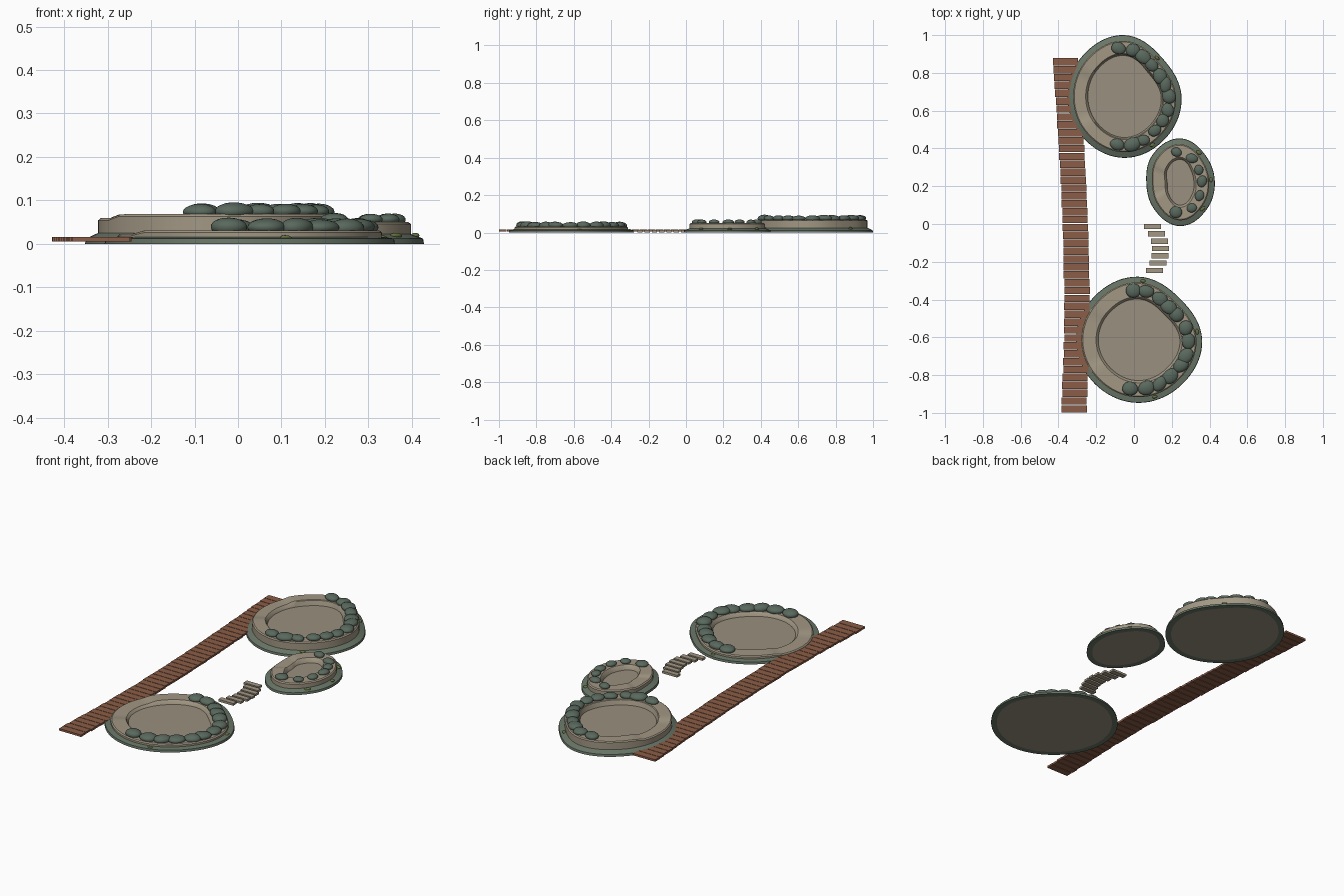
import bpy, bmesh, math, random
from math import sin, cos, radians, pi
from mathutils import Vector, Matrix

random.seed(4)
cube = bpy.data.objects.get("Cube")
if cube:
    bpy.data.objects.remove(cube)

SEG = 72


def material(name, rgb):
    m = bpy.data.materials.new(name)
    m.use_nodes = True
    m.diffuse_color = (*rgb, 1)
    bsdf = next(n for n in m.node_tree.nodes if n.type == "BSDF_PRINCIPLED")
    bsdf.inputs["Base Color"].default_value = (*rgb, 1)
    return m


STONE = material("warm stone", (0.36, 0.31, 0.23))
FLOOR = material("pool floor stone", (0.32, 0.28, 0.21))
SKIRT = material("grey green ground", (0.14, 0.18, 0.135))
ROCK = material("grey green rock", (0.10, 0.14, 0.11))
WOOD = material("brown wood", (0.26, 0.11, 0.063))
MOSS = material("olive moss", (0.13, 0.17, 0.05))


def finish(name, bm, mats, smooth=True):
    bmesh.ops.recalc_face_normals(bm, faces=bm.faces)
    mesh = bpy.data.meshes.new(name)
    bm.to_mesh(mesh)
    bm.free()
    for m in mats:
        mesh.materials.append(m)
    ob = bpy.data.objects.new(name, mesh)
    bpy.context.collection.objects.link(ob)
    if smooth:
        bpy.ops.object.select_all(action="DESELECT")
        ob.select_set(True)
        bpy.context.view_layer.objects.active = ob
        bpy.ops.object.shade_smooth_by_angle(angle=radians(35))
    return ob


def radius(radii, a):
    """Smooth closed outline through evenly spaced radii."""
    n = len(radii)
    t = (a / (2 * pi) * n) % n
    i = int(t)
    f = t - i
    p, q, r, s = (radii[(i + k) % n] for k in (-1, 0, 1, 2))
    return q + f * (r - p) / 2 + f * f * (p - 2.5 * q + 2 * r - s / 2) + f ** 3 * (1.5 * (q - r) + (s - p) / 2)


def outline(pool, a, inset, z):
    r = radius(pool["radii"], a) - inset
    x, y = pool["at"]
    return Vector((x + r * cos(a), y + r * sin(a), z))


def weir(a):
    """1 on the lowered spill edge facing -x, 0 elsewhere."""
    off = abs(math.degrees(a) - 180)
    return min(1, max(0, (36 - off) / 11))


def ring(bm, pool, inset, z, dip=0):
    angles = [2 * pi * i / SEG for i in range(SEG)]
    return [bm.verts.new(outline(pool, a, inset, z - dip * weir(a))) for a in angles]


def bridge(bm, a, b):
    for i in range(SEG):
        j = (i + 1) % SEG
        bm.faces.new((a[i], a[j], b[j], b[i]))


def add_box(bm, center, size, turn=0):
    mat = Matrix.Translation(center) @ Matrix.Rotation(turn, 4, "Z") @ Matrix.Diagonal((*size, 1))
    bmesh.ops.create_cube(bm, size=1, matrix=mat)


def add_blob(bm, center, size, turn, rough):
    new = bmesh.ops.create_icosphere(bm, subdivisions=3, radius=1)["verts"]
    ph = [random.uniform(0, 6) for _ in range(3)]
    mat = Matrix.Translation(center) @ Matrix.Rotation(turn, 4, "Z") @ Matrix.Diagonal((*size, 1))
    for v in new:
        bump = sum(sin(2.2 * v.co[k] + ph[k]) for k in range(3))
        v.co = mat @ (v.co * (1 + rough * bump))


def build_pool(pool):
    name, rim, step, width = pool["name"], pool["rim"], pool["step"], pool["width"]
    edge = 0.03

    # Sloping ground skirt
    bm = bmesh.new()
    loops = [ring(bm, pool, i, z) for i, z in ((edge, 0), (0, 0), (0.002, 0.012), (edge, step))]
    for k in range(4):
        bridge(bm, loops[k], loops[(k + 1) % 4])
    finish(name + "_skirt", bm, [SKIRT])

    # Basin: outer wall, rim with spill edge, inner wall and floor
    bm = bmesh.new()
    dip = pool["dip"]
    profile = ((edge, 0, 0), (edge, rim - 0.005, dip), (edge + 0.006, rim, dip),
               (width - 0.004, rim, dip), (width, rim - 0.003, dip),
               (width + 0.008, pool["floor"], 0))
    loops = [ring(bm, pool, *p) for p in profile]
    for a, b in zip(loops, loops[1:]):
        bridge(bm, a, b)
    bm.faces.new(loops[-1]).material_index = 1
    bm.faces.new(loops[0]).material_index = 1
    finish(name + "_basin", bm, [STONE, FLOOR])

    # Rocks along the rim away from the spill edge
    bm = bmesh.new()
    n, s = pool["rocks"], pool["rock_size"]
    for i in range(n):
        a = radians(-98 + 196 * i / (n - 1) + random.uniform(-2, 2))
        k = s * random.uniform(0.9, 1.15)
        p = outline(pool, a, width * 0.5 + 0.018, rim + s * 0.18)
        add_blob(bm, p, (k * 0.9, k * 1.1, k * 0.52), a + random.uniform(-0.5, 0.5), 0.05)
    finish(name + "_rim_rocks", bm, [ROCK])

    # Moss tufts on the skirt
    bm = bmesh.new()
    for deg in pool["moss"]:
        p = outline(pool, radians(deg), 0.02, step - 0.004)
        add_blob(bm, p, (0.009, 0.014, 0.007), radians(deg), 0.08)
    finish(name + "_moss", bm, [MOSS])


POOLS = [
    dict(name="back_pool", at=(-0.05, 0.672), rim=0.068, step=0.025, floor=0.04, width=0.1,
         dip=0.009, rocks=13, rock_size=0.036, moss=(-60, 50),
         radii=(0.302, 0.287, 0.328, 0.312, 0.302, 0.308, 0.322, 0.308)),
    dict(name="middle_pool", at=(0.245, 0.221), rim=0.05, step=0.022, floor=0.025, width=0.103,
         dip=0.006, rocks=7, rock_size=0.027, moss=(5, 58, -50),
         radii=(0.183, 0.194, 0.232, 0.207, 0.18, 0.198, 0.232, 0.2)),
    dict(name="front_pool", at=(0.025, -0.615), rim=0.031, step=0.016, floor=0.01, width=0.11,
         dip=0.008, rocks=13, rock_size=0.036, moss=(8, -74, 86),
         radii=(0.336, 0.31, 0.336, 0.33, 0.332, 0.328, 0.332, 0.328)),
]
for pool in POOLS:
    build_pool(pool)

# Boardwalk planks following a gentle curve
PATH = ((-1.0, -0.318), (-0.6, -0.303), (-0.35, -0.302), (0.0, -0.31), (0.4, -0.331), (0.88, -0.364))


def path_x(y):
    for (y0, x0), (y1, x1) in zip(PATH, PATH[1:]):
        if y <= y1:
            return x0 + (x1 - x0) * (y - y0) / (y1 - y0)
    return PATH[-1][1]


bm = bmesh.new()
PLANKS = 45
pitch = 1.88 / PLANKS
for i in range(PLANKS):
    y = -1 + pitch * (i + 0.5)
    x = path_x(y) + random.uniform(-0.002, 0.002)
    add_box(bm, (x, y, 0.0105), (0.133, pitch - 0.003, 0.011))
finish("boardwalk_planks", bm, [WOOD], smooth=False)

# Stepping slabs in a shallow arc between two pools
bm = bmesh.new()
for i in range(7):
    t = (i - 3.2) / 3.2
    add_box(bm, (0.14 - 0.042 * t * t, -0.013 - 0.0388 * i, 0.007), (0.09, 0.028, 0.012))
finish("stepping_slabs", bm, [STONE], smooth=False)
